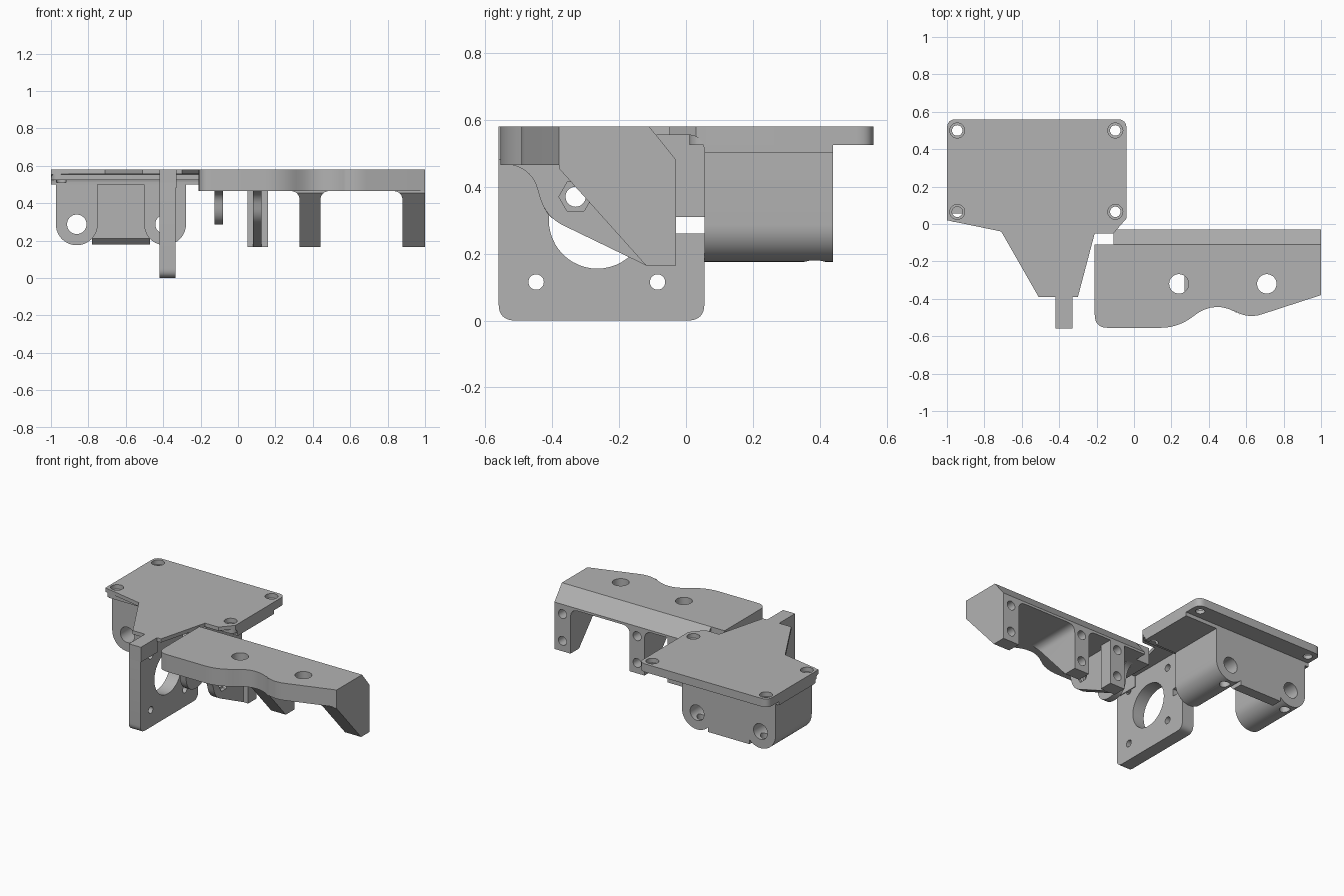
import bpy, bmesh, math
from mathutils import Vector

if "Cube" in bpy.data.objects:
    bpy.data.objects.remove(bpy.data.objects["Cube"], do_unlink=True)

grey = bpy.data.materials.new("plain grey")
grey.use_nodes = True
grey.diffuse_color = (0.45, 0.45, 0.45, 1)
grey.node_tree.nodes["Principled BSDF"].inputs["Base Color"].default_value = (0.45, 0.45, 0.45, 1)

TOP = 0.58
UNDER = 0.465


def outline(corners, steps=8):
    """Corners are (u, v) or (u, v, cut); a cut rounds the corner."""
    pts = []
    for i, c in enumerate(corners):
        p = Vector(c[:2])
        if len(c) == 2:
            pts.append(p)
            continue
        a = Vector(corners[i - 1][:2]) - p
        b = Vector(corners[(i + 1) % len(corners)][:2]) - p
        a, b = p + a.normalized() * c[2], p + b.normalized() * c[2]
        for k in range(steps + 1):
            t = k / steps
            pts.append(a * (1 - t) ** 2 + p * 2 * t * (1 - t) + b * t * t)
    return pts


def place(axis, u, v, w):
    return {"x": (w, u, v), "y": (u, w, v), "z": (u, v, w)}[axis]


def prism(name, corners, axis, lo, hi):
    """Extrude an outline along an axis from lo to hi."""
    bm = bmesh.new()
    pts = outline(corners)
    face = bm.faces.new([bm.verts.new(place(axis, p.x, p.y, lo)) for p in pts])
    new = bmesh.ops.extrude_face_region(bm, geom=[face])["geom"]
    bmesh.ops.translate(bm, verts=[g for g in new if isinstance(g, bmesh.types.BMVert)],
                        vec=place(axis, 0, 0, hi - lo))
    bmesh.ops.recalc_face_normals(bm, faces=bm.faces)
    mesh = bpy.data.meshes.new(name)
    bm.to_mesh(mesh)
    bm.free()
    mesh.materials.append(grey)
    ob = bpy.data.objects.new(name, mesh)
    bpy.context.collection.objects.link(ob)
    return ob


def box(name, x, y, z):
    return prism(name, rect(x, y), "z", *z)


def rect(u, v, *cut):
    return [(u[0], v[0], *cut), (u[1], v[0], *cut), (u[1], v[1], *cut), (u[0], v[1], *cut)]


def rod(axis, u, v, r, lo, hi, sides=32):
    ring = [(u + r * math.cos(i * math.tau / sides), v + r * math.sin(i * math.tau / sides))
            for i in range(sides)]
    return prism("cutter", ring, axis, lo, hi)


def combine(ob, others, how="DIFFERENCE"):
    for other in others:
        mod = ob.modifiers.new("shape", "BOOLEAN")
        mod.operation, mod.object, mod.solver = how, other, "EXACT"
        bpy.context.view_layer.update()
        done = bpy.data.meshes.new_from_object(
            ob.evaluated_get(bpy.context.evaluated_depsgraph_get()))
        ob.modifiers.clear()
        ob.data = done
        bpy.data.objects.remove(other, do_unlink=True)
    return ob


# Carriage top plate with corner screw holes
screws = [(x, y) for x in (-0.945, -0.1) for y in (0.065, 0.5)]


def screw_cutters():
    return [rod("z", x, y, 0.028, 0.42, 0.6) for x, y in screws] + \
           [rod("z", x, y, 0.04, 0.55, 0.6) for x, y in screws]


plate = prism("top_plate", rect((-1, -0.04), (0.01, 0.56), 0.05), "z", 0.525, TOP)
combine(plate, screw_cutters())

# Thicker body under the plate, curving up into the thin front tongue
body = prism("plate_body", [(-0.39, TOP), (-0.39, 0.555), (-0.06, 0.555), (0.055, 0.555, 0.054),
                            (0.055, 0.5), (0.44, 0.5), (0.44, TOP)], "x", -1, -0.04)
tongue = prism("cutter", [(-1, 0.44), (-1, 0.02), (-0.71, -0.04), (-0.51, -0.39), (-0.3, -0.39),
                          (-0.21, -0.05), (-0.11, -0.05), (-0.04, 0.03), (-0.04, 0.44)], "z", 0.4, 0.7)
combine(body, [tongue], "INTERSECT")
combine(body, screw_cutters())

# Two rod bearing lobes joined by a rear wall
for name, x in (("right_bearing_lobe", -0.862), ("left_bearing_lobe", -0.39)):
    half = 0.112
    arc = [(x + half * math.cos(math.pi * (1 + i / 20)), 0.287 + half * math.sin(math.pi * (1 + i / 20)))
           for i in range(21)]
    lobe = prism(name, arc + [(x + half, 0.51), (x - half, 0.51)], "y", 0.055, 0.44)
    combine(lobe, [rod("y", x, 0.287, 0.052, 0, 0.5), rod("z", x, 0.385, 0.032, 0.1, 0.287)])
prism("rear_wall", [(0.34, 0.51), (0.34, 0.21), (0.37, 0.18), (0.44, 0.18), (0.44, 0.51)],
      "x", -0.78, -0.47)

# Upright motor plate
motor = prism("motor_plate", rect((-0.56, 0.055), (0, 0.56), 0.05), "x", -0.42, -0.335)
motor_holes = [rod("x", -0.265, 0.3, 0.145, -0.5, -0.2, 48),
               box("cutter", (-0.5, -0.2), (-0.035, 0.1), (0.26, 0.31))]
motor_holes += [rod("x", y, z, 0.023, -0.5, -0.2) for y in (-0.448, -0.085) for z in (0.115, 0.48)]
combine(motor, motor_holes)
box("motor_plate_block", (-0.42, -0.33), (-0.56, -0.385), (0.48, TOP))

# Shelf with wavy front edge and chamfered back edge
shelf = prism("shelf", [(-0.21, -0.11), (-0.11, -0.11), (-0.11, -0.03), (1, -0.03), (1, -0.38),
                        (0.6, -0.51, 0.09), (0.44, -0.395, 0.16), (0.24, -0.555, 0.1),
                        (-0.21, -0.555, 0.07)], "z", UNDER, TOP)
combine(shelf, [rod("z", x, -0.32, 0.052, 0.4, 0.7) for x in (0.24, 0.71)])
combine(shelf, [prism("cutter", [(-0.118, 0.59), (-0.002, 0.4455), (0.05, 0.59)], "x", -0.3, 1.1)])


def back_holes(x):
    return [rod("y", x, z, 0.03, -0.11, 0.1) for z in (0.235, 0.415)]


# Sloped legs, flared into the shelf where they meet it
slope = [(-0.38, 0.47), (-0.38, 0.455), (-0.12, 0.165), (-0.03, 0.165), (-0.03, 0.47)]
for name, x0, x1, flare0, flare1 in (("middle_leg", 0.33, 0.44, 0.06, 0.06),
                                     ("end_leg", 0.88, 1.0, 0.06, 0)):
    front = [(x0, 0.1), (x1, 0.1)]
    front += [(x1, UNDER, 0.055), (x1 + flare1, UNDER)] if flare1 else []
    front += [(x1 + flare1, 0.5), (x0 - flare0, 0.5), (x0 - flare0, UNDER), (x0, UNDER, 0.055)]
    leg = prism(name, slope, "x", x0 - 0.1, x1 + flare1)
    combine(leg, [prism("cutter", front, "y", -0.6, 0.1)], "INTERSECT")
    combine(leg, back_holes((x0 + x1) / 2))

# Inner leg: mounting foot plus a thin web with a nut pocket
foot = box("inner_foot", (0.05, 0.16), (-0.12, -0.03), (0.165, 0.47))
combine(foot, back_holes(0.105))
web = prism("inner_web", [(-0.54, 0.47), (-0.46, 0.45, 0.06), (-0.42, 0.31, 0.06),
                          (-0.12, 0.165), (-0.11, 0.47)], "x", 0.08, 0.125)
combine(web, [rod("x", -0.33, 0.37, 0.05, 0.1, 0.2, 6), rod("x", -0.33, 0.37, 0.03, 0, 0.2)])

# Matching tab on the other side of the pulley gap
tab = prism("pulley_tab", [(-0.54, 0.47), (-0.45, 0.45, 0.05), (-0.42, 0.285, 0.09),
                           (-0.24, 0.285, 0.09), (-0.21, 0.45, 0.05), (-0.14, 0.47)], "x", -0.125, -0.08)
combine(tab, [rod("x", -0.33, 0.37, 0.03, -0.2, 0)])

# Smooth the curves, keep edges crisp
bpy.ops.object.select_all(action="DESELECT")
for ob in bpy.context.collection.objects:
    if ob.type == "MESH" and ob.data.materials and ob.data.materials[0] == grey:
        ob.select_set(True)
        bpy.context.view_layer.objects.active = ob
bpy.ops.object.shade_smooth_by_angle(angle=math.radians(25))
